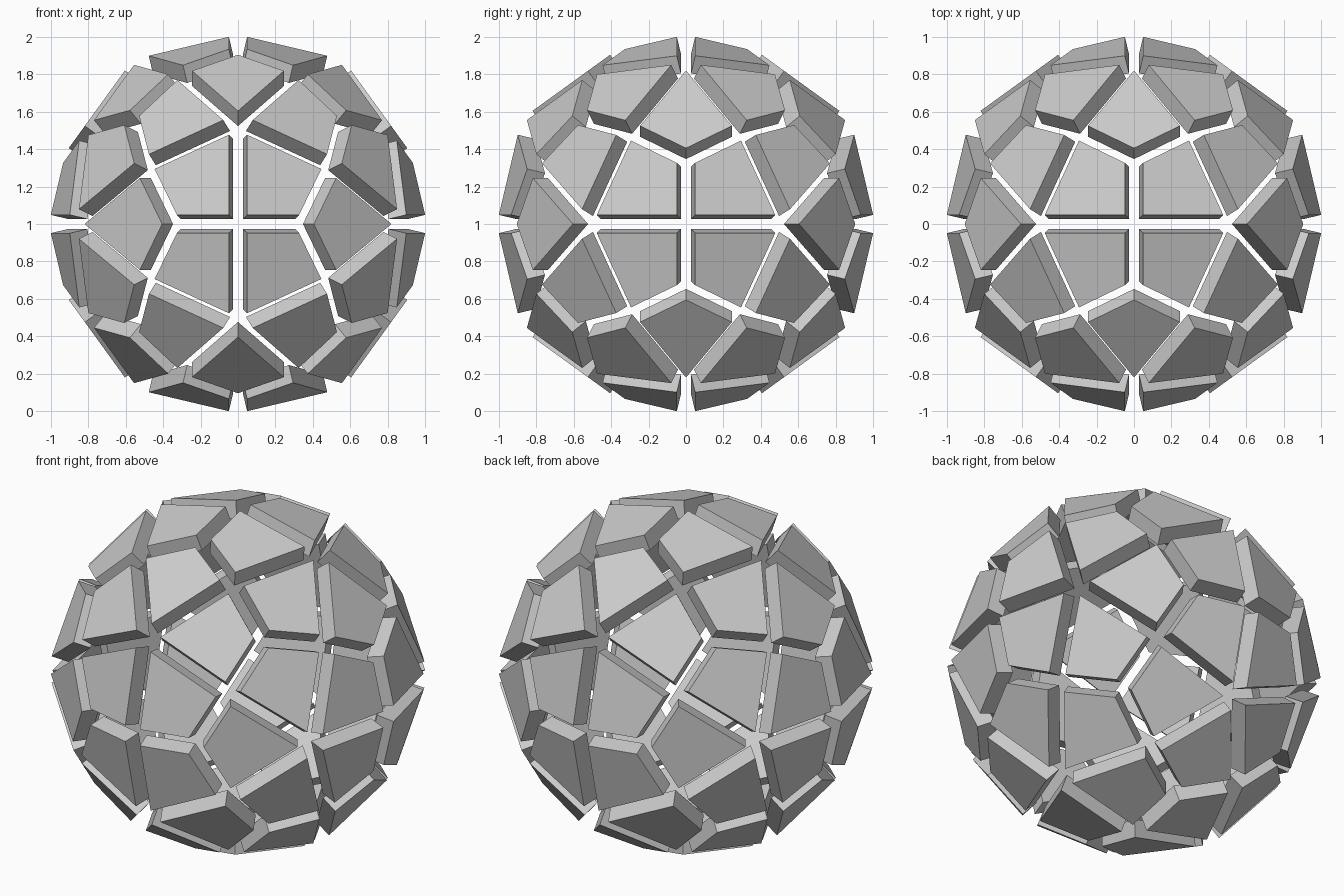
import bpy, bmesh
from itertools import combinations
from mathutils import Vector

if "Cube" in bpy.data.objects:
    bpy.data.objects.remove(bpy.data.objects["Cube"])

PHI = (1 + 5 ** 0.5) / 2
GAP = 0.05      # inset of every panel edge
THICK = 0.1     # panel thickness

# icosahedron corners that define the kite pattern
corners = []
for a in (1, -1):
    for b in (PHI, -PHI):
        corners += [Vector((0, b, a)), Vector((a, 0, b)), Vector((b, a, 0))]

# distance from centre to each panel plane, so the outermost corners reach 1
n0 = Vector((1, 1, PHI ** 3)).normalized()
DIST = n0.dot(Vector((GAP, GAP, 1)))


def on_plane(p, normal):
    return p * (DIST / p.dot(normal))


# three kites on each icosahedron face, 60 in total
bm = bmesh.new()
for tri in combinations(corners, 3):
    if any(abs((p - q).length - 2) > 0.01 for p, q in combinations(tri, 2)):
        continue
    centre = sum(tri, Vector()) / 3
    for i in range(3):
        a, b, c = tri[i], tri[i - 1], tri[i - 2]
        kite = [a, (a + b) / 2, centre, (a + c) / 2]
        # panel normal: lies between corner and face centre directions
        u = a.normalized()
        m = ((a + b) / 2).normalized()
        v = (centre - u * centre.dot(u)).normalized()
        m5, m3 = m.dot(u), m.dot(v)
        # matches the regular kite solid: equal angle to both edge midpoints
        cos_a = n0.dot(Vector((1, 0, PHI)).normalized())
        normal = u * cos_a + v * (1 - cos_a ** 2) ** 0.5
        face = bm.faces.new([bm.verts.new(on_plane(p, normal)) for p in kite])
        face.normal_update()
        if face.normal.dot(centre) < 0:
            face.normal_flip()

# shrink every kite to open the gaps
rims = bmesh.ops.inset_individual(bm, faces=bm.faces[:], thickness=GAP,
                                  use_even_offset=True)["faces"]
bmesh.ops.delete(bm, geom=rims, context='FACES')
bmesh.ops.translate(bm, verts=bm.verts, vec=(0, 0, 1))

mesh = bpy.data.meshes.new("kite_panels")
bm.to_mesh(mesh)
bm.free()
panels = bpy.data.objects.new("kite_panels", mesh)
bpy.context.collection.objects.link(panels)

# thicken panels inward
solid = panels.modifiers.new("thickness", 'SOLIDIFY')
solid.thickness = THICK
solid.offset = -1
